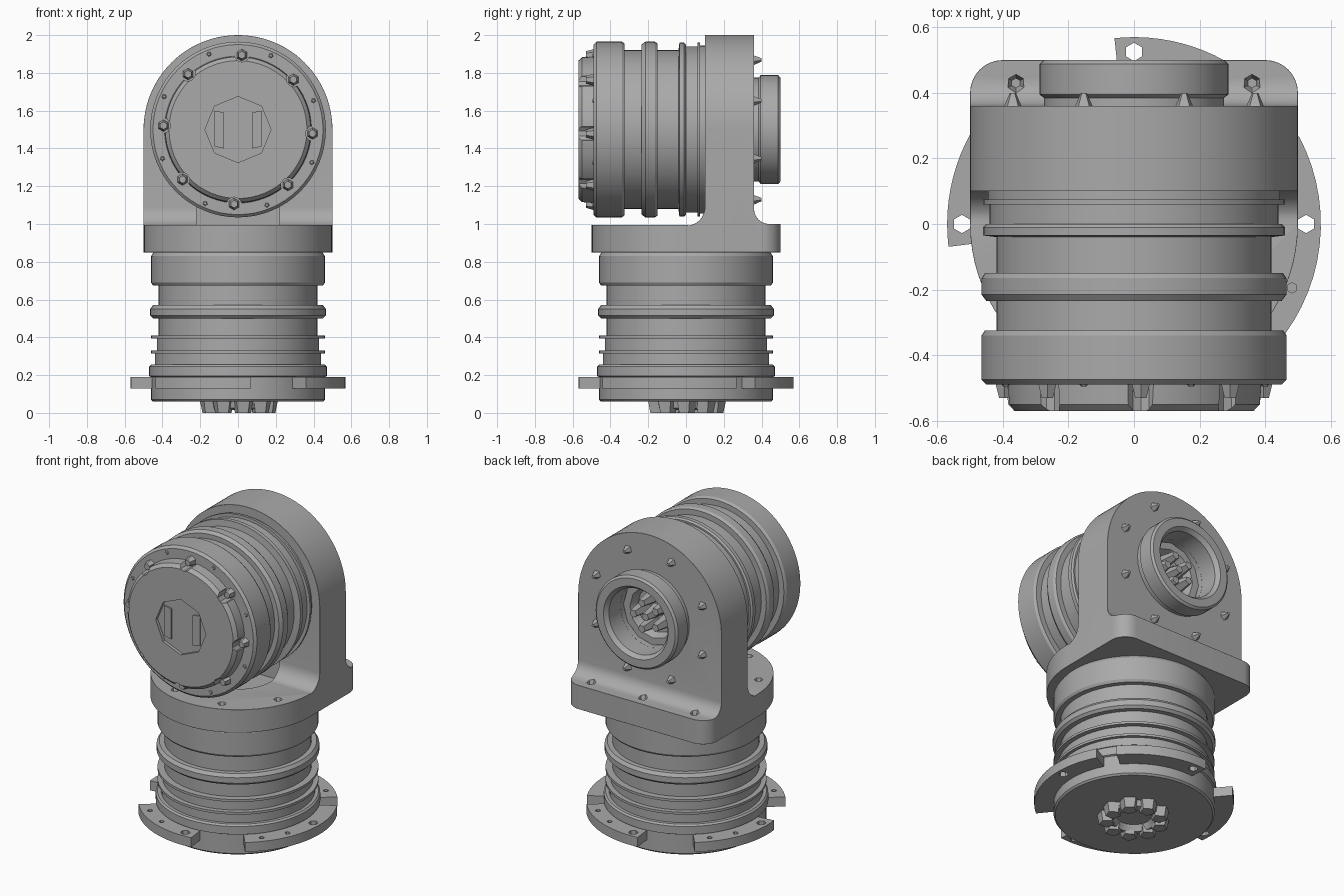
import bpy, bmesh, math
from math import sin, cos, pi, radians
from mathutils import Matrix, Vector

if "Cube" in bpy.data.objects:
    bpy.data.objects.remove(bpy.data.objects["Cube"], do_unlink=True)

GREY = (0.4, 0.4, 0.4, 1)
metal = bpy.data.materials.new("machined grey")
metal.use_nodes = True
metal.diffuse_color = GREY
metal.node_tree.nodes["Principled BSDF"].inputs["Base Color"].default_value = GREY

# Places a z-axis part on the horizontal joint axis: local +z becomes world +y
JOINT = Matrix.Translation((0, 0, 1.5)) @ Matrix.Rotation(-pi / 2, 4, 'X')
UPRIGHT = Matrix.Identity(4)


def finish(name, bm, matrix=UPRIGHT, smooth=True):
    bmesh.ops.recalc_face_normals(bm, faces=bm.faces)
    mesh = bpy.data.meshes.new(name)
    bm.to_mesh(mesh)
    bm.free()
    mesh.transform(matrix)
    mesh.materials.append(metal)
    obj = bpy.data.objects.new(name, mesh)
    bpy.context.collection.objects.link(obj)
    if smooth:
        shade(obj)
    return obj


def shade(obj):
    bpy.ops.object.select_all(action='DESELECT')
    obj.select_set(True)
    bpy.context.view_layer.objects.active = obj
    bpy.ops.object.shade_smooth_by_angle(angle=radians(30))


def lathe(name, profile, matrix=UPRIGHT, sides=64):
    """Revolve (radius, height) points around z."""
    bm = bmesh.new()
    verts = [bm.verts.new((r, 0, h)) for r, h in profile]
    edges = [bm.edges.new(pair) for pair in zip(verts, verts[1:])]
    bmesh.ops.spin(bm, geom=verts + edges, cent=(0, 0, 0), axis=(0, 0, 1),
                   angle=2 * pi, steps=sides, use_duplicate=False)
    bmesh.ops.remove_doubles(bm, verts=bm.verts, dist=0.0005)
    return finish(name, bm, matrix)


def prism(name, outline, start, depth, smooth=True):
    """Extrude an outline; start maps each 2D point to 3D, depth is a vector."""
    bm = bmesh.new()
    face = bm.faces.new([bm.verts.new(start(a, b)) for a, b in outline])
    new = bmesh.ops.extrude_face_region(bm, geom=[face])["geom"]
    bmesh.ops.translate(bm, vec=Vector(depth),
                        verts=[v for v in new if isinstance(v, bmesh.types.BMVert)])
    return finish(name, bm, smooth=smooth)


def arc(cx, cy, r, a0, a1, n=12):
    return [(cx + r * cos(radians(a0 + (a1 - a0) * i / n)),
             cy + r * sin(radians(a0 + (a1 - a0) * i / n))) for i in range(n + 1)]


def polar(r, degrees, h=0):
    return Vector((r * cos(radians(degrees)), r * sin(radians(degrees)), h))


def studs(name, places, r1, r2, height, matrix=UPRIGHT, sides=6):
    """One mesh holding a tapered stud at every place."""
    bm = bmesh.new()
    for p in places:
        bmesh.ops.create_cone(bm, cap_ends=True, segments=sides, radius1=r1, radius2=r2,
                              depth=height, matrix=Matrix.Translation(p))
    return finish(name, bm, matrix, smooth=False)


def apply_modifiers(obj):
    deps = bpy.context.evaluated_depsgraph_get()
    mesh = bpy.data.meshes.new_from_object(obj.evaluated_get(deps))
    obj.modifiers.clear()
    obj.data = mesh


def cut(obj, cutter, operation='DIFFERENCE'):
    mod = obj.modifiers.new("cut", 'BOOLEAN')
    mod.operation = operation
    mod.solver = 'EXACT'
    mod.object = cutter
    apply_modifiers(obj)
    bpy.data.objects.remove(cutter, do_unlink=True)


# Lower drum with its grooves and raised rings
lathe("lower_drum", [(0, .06), (.45, .06), (.46, .07), (.46, .19), (.47, .195), (.47, .245),
                     (.46, .255), (.44, .255), (.44, .315), (.46, .315), (.46, .33),
                     (.43, .33), (.43, .395), (.46, .395), (.46, .41), (.42, .41), (.42, .5),
                     (.45, .5), (.465, .515), (.465, .55), (.45, .57), (.42, .57), (.42, .675),
                     (.45, .675), (.46, .69), (.46, .83), (.45, .845), (.44, .86), (0, .86)])

# Mounting flange split into lobes, each with screw holes
spans = [(-51, 28), (40, 96), (130, 187), (220, 277)]
for i, (a0, a1) in enumerate(spans):
    outline = arc(0, 0, .57, a0, a1, 16) + arc(0, 0, .44, a1, a0, 16)
    lobe = prism(f"flange_lobe_{i + 1}", outline, lambda a, b: (a, b, .13), (0, 0, .06))
    spots = [polar(.525, 90 * i, .16)] + [polar(.52, 90 * i - k, .18) for k in (22, 40)]
    cut(lobe, studs("hole_cutter", spots[:1], .028, .028, .2))
    cut(lobe, studs("hole_cutter", spots[1:], .016, .016, .06))
    shade(lobe)

# Splined output under the base
studs("output_teeth", [polar(.155, 40 * k, .035) for k in range(9)], .045, .06, .07, sides=5)
lathe("output_collar", [(.17, .07), (.16, .025), (.12, .015), (.1, .05), (0, .055)], sides=18)

# Bracket: side profile with fillets, trimmed by the front arch and the base outline
side = ([(-.6, .85), (.6, .85), (.6, 1.0), (.44, 1.0)] + arc(.44, 1.08, .08, 270, 180, 6)[1:]
        + [(.36, 2.1), (.1, 2.1)] + arc(0, 1.09, .1, 0, -90, 8)[:-1] + [(0, 1.0 - .005), (-.6, .995)])
bracket = prism("bracket", side, lambda y, z: (-.6, y, z), (1.2, 0, 0))
arch = arc(0, 1.5, .5, 0, 180, 48) + [(-.5, .8), (.5, .8)]
cut(bracket, prism("arch_cutter", arch, lambda x, z: (x, -.7, z), (0, 1.4, 0)), 'INTERSECT')
base = arc(0, 0, .5, 180, 360, 40) + arc(.4, .4, .1, 0, 90, 8) + arc(-.4, .4, .1, 90, 180, 8)
cut(bracket, prism("base_cutter", base, lambda x, y: (x, y, .7), (0, 0, 1.5)), 'INTERSECT')
bevel = bracket.modifiers.new("soft_edges", 'BEVEL')
bevel.width = .01
bevel.segments = 1
bevel.angle_limit = radians(50)
apply_modifiers(bracket)

# Cable pocket, rear bore and base screw holes
pocket = arc(0, 0, .22, 180, 360, 16) + [(.22, .17), (-.22, .17)]
cut(bracket, prism("pocket_cutter", pocket, lambda x, y: (x, y, .93), (0, 0, .3)))
cut(bracket, lathe("bore_cutter", [(0, .28), (.205, .28), (.205, .5), (0, .5)], JOINT, 32))
cut(bracket, studs("screw_cutter", [polar(.425, 45 * k + 22.5, .995) for k in range(4, 8)]
                   + [Vector((s * .36, .43, .995)) for s in (-1, 0, 1)], .015, .035, .06))
shade(bracket)

# Upper drum on the horizontal axis
lathe("upper_drum", [(0, -.49), (.45, -.49), (.465, -.475), (.465, -.34), (.455, -.325),
                     (.42, -.325), (.42, -.235), (.45, -.235), (.465, -.215), (.465, -.165),
                     (.455, -.15), (.42, -.15), (.42, -.04), (.46, -.035), (.46, -.01),
                     (.45, 0), (.44, 0), (.44, .06), (.46, .06), (.46, .075), (.445, .075),
                     (.445, .11), (0, .11)], JOINT)

# Front cap, notched around its bolts, with a recessed key plate
cap = lathe("front_cap", [(0, -.57), (.365, -.57), (.385, -.55), (.39, -.48), (0, -.48)], JOINT)
bolt_angles = [45 * k + 3 for k in range(8)]
cut(cap, studs("notch_cutter", [polar(.4, a, -.53) for a in bolt_angles],
               .042, .042, .13, JOINT, 10))
cut(cap, studs("key_cutter", [Vector((0, 0, -.57))], .175, .175, .04, JOINT, 8))
shade(cap)
studs("cap_bolts", [polar(.395, a, -.505) for a in bolt_angles], .02, .034, .05, JOINT)
studs("rim_screws", [polar(.428, a + 21, -.49) for a in bolt_angles], .008, .018, .012, JOINT, 5)
for side_name, s in (("right", -1), ("left", 1)):
    bar = [(s * .075, 1.4), (s * .125, 1.41), (s * .125, 1.6), (s * .075, 1.59)]
    prism(f"key_bar_{side_name}", bar, lambda x, z: (x, -.559, z), (0, .009, 0), False)

# Rear hub with its open bore, connector pins and ring of screws
lathe("rear_hub", [(.205, .3), (.205, .475), (.225, .5), (.275, .5), (.288, .488),
                   (.288, .395), (.275, .385), (.275, .35), (.205, .3)], JOINT)
lathe("bore_step", [(.205, .33), (.16, .33), (.14, .28)], JOINT, 12)
studs("connector_pins", [polar(.085, 72 * k, .34) for k in range(5)] + [Vector((0, 0, .34))],
      .045, .025, .13, JOINT, 5)
studs("rear_screws", [polar(.4, 45 * k + 22.5, .377) for k in range(8)], .03, .01, .045, JOINT, 5)
